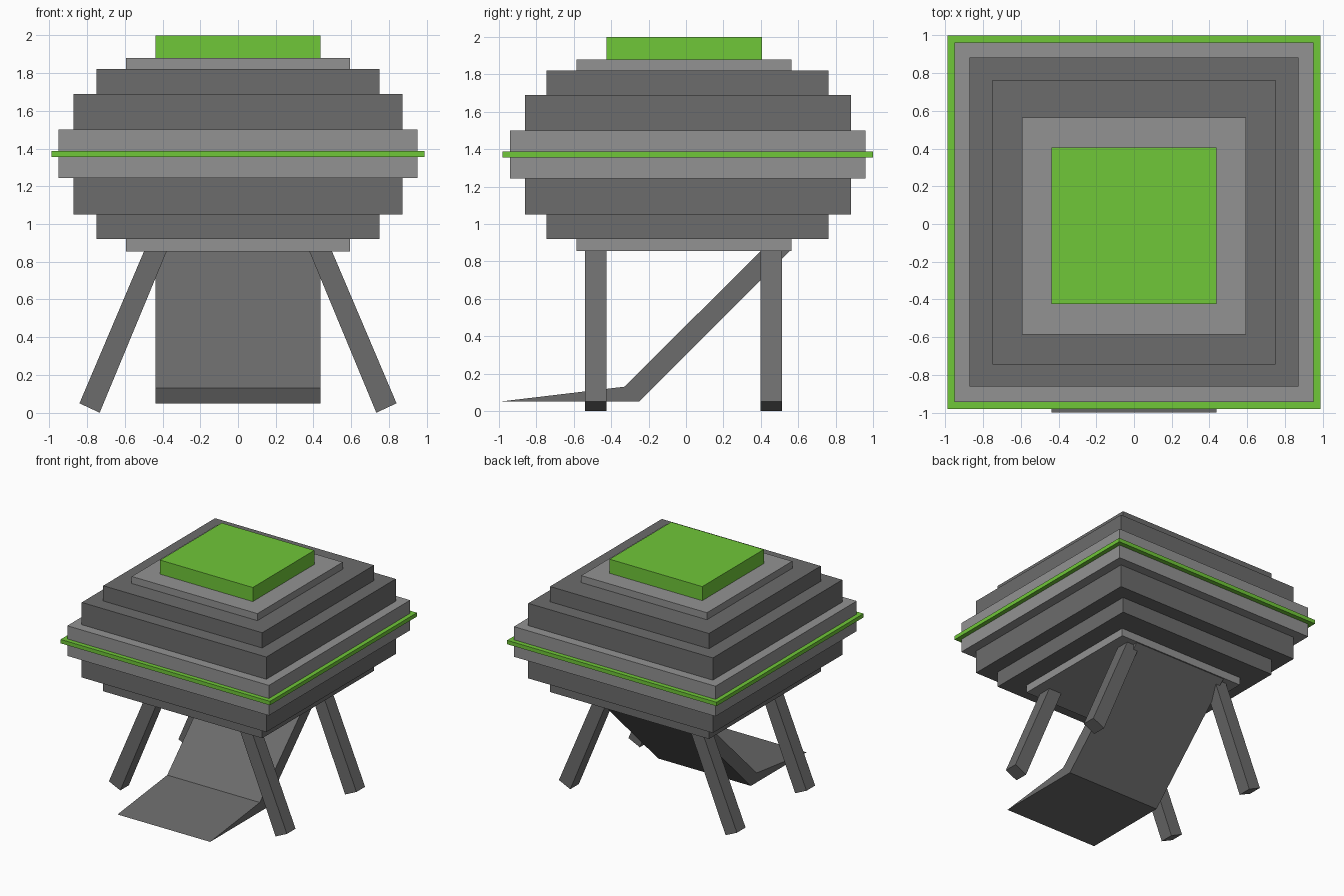
import bpy

if "Cube" in bpy.data.objects:
    bpy.data.objects.remove(bpy.data.objects["Cube"])


def material(name, rgb):
    m = bpy.data.materials.new(name)
    m.diffuse_color = (*rgb, 1)
    m.use_nodes = True
    m.node_tree.nodes["Principled BSDF"].inputs["Base Color"].default_value = m.diffuse_color
    return m


GREEN = material("green", (0.16, 0.57, 0.04))
DARK = material("dark_grey", (0.15, 0.15, 0.15))
LIGHT = material("light_grey", (0.29, 0.29, 0.29))


def prism(name, outline, lo, hi, axis, mat):
    """Extrude a 2D outline along axis (0 = x, 1 = y, 2 = z) from lo to hi."""
    n = len(outline)
    verts = []
    for t in (lo, hi):
        for p in outline:
            v = list(p)
            v.insert(axis, t)
            verts.append(v)
    faces = [tuple(range(n)), tuple(range(2 * n - 1, n - 1, -1))]
    faces += [(i, i + n, (i + 1) % n + n, (i + 1) % n) for i in range(n)]
    mesh = bpy.data.meshes.new(name)
    mesh.from_pydata(verts, [], faces)
    # make the normals point outwards
    import bmesh
    bm = bmesh.new()
    bm.from_mesh(mesh)
    bmesh.ops.recalc_face_normals(bm, faces=bm.faces)
    bm.to_mesh(mesh)
    bm.free()
    mesh.materials.append(mat)
    ob = bpy.data.objects.new(name, mesh)
    bpy.context.collection.objects.link(ob)
    return ob


# Stepped hull: nested slabs (half width, y range, z range)
SLABS = [
    ("glow_band", 0.988, -0.98, 1.00, 1.355, 1.388, GREEN),
    ("middle_tier", 0.951, -0.942, 0.961, 1.243, 1.50, LIGHT),
    ("wide_tier", 0.871, -0.862, 0.882, 1.05, 1.69, DARK),
    ("narrow_tier", 0.75, -0.745, 0.762, 0.92, 1.82, DARK),
    ("end_tier", 0.593, -0.585, 0.565, 0.855, 1.88, LIGHT),
    ("roof_hatch", 0.437, -0.425, 0.405, 1.87, 2.00, GREEN),
]
for name, w, y0, y1, z0, z1, mat in SLABS:
    prism(name, [(-w, y0), (w, y0), (w, y1), (-w, y1)], z0, z1, 2, mat)

# Boarding ramp with a tapered front lip
ramp = [(-1.0, 0.05), (-0.33, 0.13), (0.405, 0.86), (0.56, 0.86), (-0.25, 0.05)]
prism("ramp", ramp, -0.437, 0.437, 0, DARK)

# Four splayed legs
for side, s in (("right", 1), ("left", -1)):
    leg = [(0.84 * s, 0.05), (0.733 * s, 0.0), (0.376 * s, 0.86), (0.496 * s, 0.86)]
    for end, y in (("front", -0.482), ("back", 0.455)):
        prism(f"{end}_{side}_leg", leg, y - 0.058, y + 0.058, 1, DARK)
